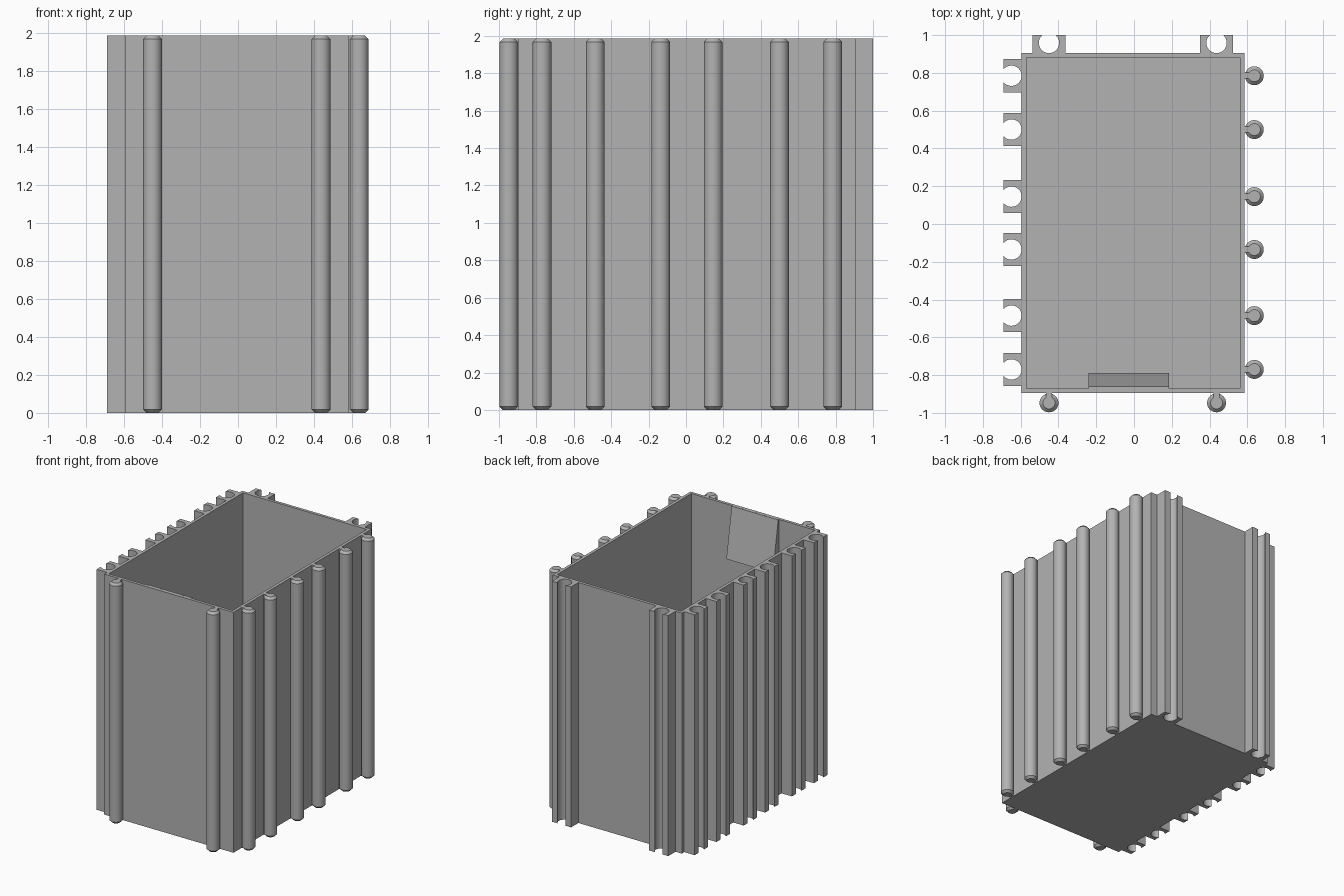
import bpy, bmesh, math
from mathutils import Matrix

cube = bpy.data.objects.get("Cube")
if cube:
    bpy.data.objects.remove(cube, do_unlink=True)

grey = bpy.data.materials.new("plain grey")
grey.use_nodes = True
GREY = (0.45, 0.45, 0.45, 1)
grey.diffuse_color = GREY
grey.node_tree.nodes["Principled BSDF"].inputs["Base Color"].default_value = GREY

H = 1.985
X0, X1, Y0, Y1 = -0.595, 0.585, -0.895, 0.905
WALL = 0.035
SIDE_Y = (0.785, 0.5, 0.145, -0.135, -0.485, -0.77)
END_X = (-0.45, 0.437)


def finish(name, bm, smooth=False):
    bmesh.ops.recalc_face_normals(bm, faces=bm.faces)
    mesh = bpy.data.meshes.new(name)
    bm.to_mesh(mesh)
    bm.free()
    mesh.materials.append(grey)
    ob = bpy.data.objects.new(name, mesh)
    bpy.context.collection.objects.link(ob)
    if smooth:
        bpy.ops.object.select_all(action="DESELECT")
        ob.select_set(True)
        bpy.context.view_layer.objects.active = ob
        bpy.ops.object.shade_smooth_by_angle(angle=math.radians(30))
    return ob


def add_box(bm, x0, x1, y0, y1, z0, z1):
    m = Matrix.Translation(((x0 + x1) / 2, (y0 + y1) / 2, (z0 + z1) / 2))
    m = m @ Matrix.Diagonal((x1 - x0, y1 - y0, z1 - z0, 1))
    return bmesh.ops.create_cube(bm, size=1, matrix=m)["verts"]


def prism(bm, points, depth, axis):
    """Extrude a closed outline along an axis."""
    face = bm.faces.new([bm.verts.new(p) for p in points])
    new = bmesh.ops.extrude_face_region(bm, geom=[face])["geom"]
    verts = [g for g in new if isinstance(g, bmesh.types.BMVert)]
    bmesh.ops.translate(bm, verts=verts, vec=[depth * a for a in axis])


def place(x, y, angle):
    """Local +y points outward from the wall."""
    return Matrix.Translation((x, y, 0)) @ Matrix.Rotation(angle, 4, "Z")


# Open box: inset the top face and push it down to the floor
bm = bmesh.new()
add_box(bm, X0, X1, Y0, Y1, 0, H)
top = max(bm.faces, key=lambda f: f.calc_center_median().z)
bmesh.ops.inset_region(bm, faces=[top], thickness=WALL)
floor = bmesh.ops.extrude_face_region(bm, geom=[top])["geom"]
bmesh.ops.translate(bm, verts=[v for v in floor if isinstance(v, bmesh.types.BMVert)],
                    vec=(0, 0, WALL - H))
if top.is_valid:
    bmesh.ops.delete(bm, geom=[top], context="FACES_ONLY")
finish("box", bm)

# Wedge inside the front wall
bm = bmesh.new()
yi = Y0 + WALL
prism(bm, [(-0.24, yi - 0.01, H), (-0.24, yi, H), (-0.24, yi + 0.07, H - 0.41),
           (-0.24, yi - 0.01, H - 0.41)], 0.425, (1, 0, 0))
finish("inner_wedge", bm)


def rail(name, matrix):
    """Chamfered rod held off the wall by a thin neck."""
    r, out = 0.05, 0.052
    bm = bmesh.new()
    bmesh.ops.create_cone(bm, cap_ends=True, segments=32, radius1=r, radius2=r, depth=H,
                          matrix=Matrix.Translation((0, out, H / 2)))
    rims = [e for e in bm.edges if abs(e.verts[0].co.z - e.verts[1].co.z) < 0.01]
    bmesh.ops.bevel(bm, geom=rims, offset=0.018, segments=1, affect="EDGES")
    add_box(bm, -0.016, 0.016, -0.01, out - 0.02, 0, H)
    bm.transform(matrix)
    finish(name, bm, True)


def socket(name, matrix):
    """Block with a round channel open on its outer side."""
    w, d, c, r = 0.088, 0.095, 0.054, 0.054
    start = math.acos((d - c) / r)
    n = 24
    arc = []
    for i in range(n + 1):
        a = start + (2 * math.pi - 2 * start) * i / n
        arc.append((r * math.sin(a), c + r * math.cos(a), 0))
    outline = [(w, -0.01, 0), (w, d, 0)] + arc + [(-w, d, 0), (-w, -0.01, 0)]
    bm = bmesh.new()
    prism(bm, outline, H, (0, 0, 1))
    bm.transform(matrix)
    finish(name, bm, True)


# Rails on the front and +x walls, sockets on the back and -x walls
for i, x in enumerate(END_X, 1):
    rail(f"front_rail_{i}", place(x, Y0, math.pi))
    socket(f"back_socket_{i}", place(x, Y1, 0))
for i, y in enumerate(SIDE_Y, 1):
    rail(f"left_rail_{i}", place(X1, y, -math.pi / 2))
    socket(f"right_socket_{i}", place(X0, y, math.pi / 2))
